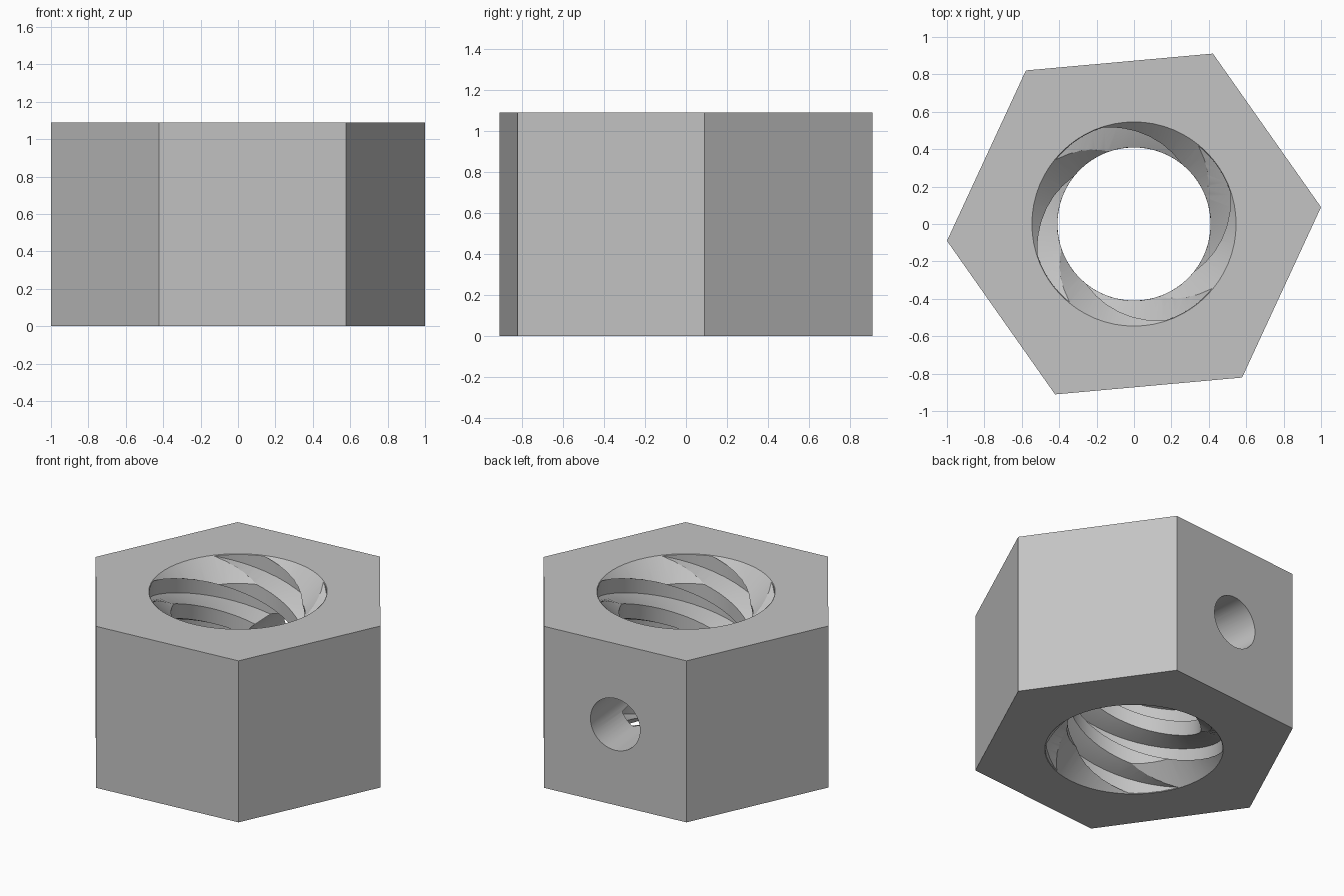
import bpy, bmesh, math
from mathutils import Matrix

old = bpy.data.objects.get("Cube")
if old:
    bpy.data.objects.remove(old, do_unlink=True)

HEIGHT, HEX_R = 1.09, 1.004
ROOT_R, CREST_R = 0.543, 0.41
LEAD, STARTS = 1.09, 4
TURN = math.radians(5.15)

steel = bpy.data.materials.new("plain grey")
steel.use_nodes = True
GREY = (0.55, 0.55, 0.55, 1)
steel.diffuse_color = GREY
steel.node_tree.nodes["Principled BSDF"].inputs["Base Color"].default_value = GREY


def make_object(name, bm):
    bmesh.ops.recalc_face_normals(bm, faces=bm.faces[:])
    mesh = bpy.data.meshes.new(name)
    bm.to_mesh(mesh)
    bm.free()
    mesh.materials.append(steel)
    obj = bpy.data.objects.new(name, mesh)
    bpy.context.collection.objects.link(obj)
    return obj


def cylinder(name, sides, r_low, r_high, depth, matrix):
    bm = bmesh.new()
    bmesh.ops.create_cone(bm, cap_ends=True, segments=sides, radius1=r_low,
                          radius2=r_high, depth=depth, matrix=matrix)
    return make_object(name, bm)


def thread_core(name):
    # trapezoid thread section: wide root arcs and crest arcs joined by flanks
    section = []
    for k in range(STARTS):
        for radius, middle in ((ROOT_R, 35.5), (CREST_R, 80.5)):
            for i in range(5):
                offset = -16.5 + 33 * i / 4
                section.append((radius, math.radians(middle + 90 * k + offset)))
    # sweep the section up a right-handed helix
    bm = bmesh.new()
    rings, steps = [], 56
    low, high = -0.1, HEIGHT + 0.1
    for s in range(steps + 1):
        z = low + (high - low) * s / steps
        twist = math.tau * (z - HEIGHT) / LEAD
        rings.append([bm.verts.new((r * math.cos(a + twist), r * math.sin(a + twist), z))
                      for r, a in section])
    count = len(section)
    for a, b in zip(rings, rings[1:]):
        for i in range(count):
            j = (i + 1) % count
            bm.faces.new((a[i], a[j], b[j], b[i]))
    bm.faces.new(rings[0][::-1])
    bm.faces.new(rings[-1])
    bmesh.ops.triangulate(bm, faces=bm.faces[:])
    return make_object(name, bm)


# hexagonal body
body = cylinder("hex_nut_body", 6, HEX_R, HEX_R, HEIGHT,
                Matrix.Translation((0, 0, HEIGHT / 2)) @ Matrix.Rotation(TURN + math.pi / 2, 4, "Z"))
# align one corner with the measured turn
corner = max(body.data.vertices, key=lambda v: v.co.x).co
body.data.transform(Matrix.Rotation(TURN - math.atan2(corner.y, corner.x), 4, "Z"))

# threaded bore, entry chamfers at both ends and side screw hole
cutters = [thread_core("thread_cutter")]
rim, reach, over = 0.546, 0.2, 0.05
for name, z, flip in (("top_chamfer_cutter", HEIGHT, 0), ("bottom_chamfer_cutter", 0, math.pi)):
    shift = Matrix.Translation((0, 0, (over - reach) / 2))
    cutters.append(cylinder(name, 64, rim - reach, rim + over, reach + over,
                            Matrix.Translation((0, 0, z)) @ Matrix.Rotation(flip, 4, "X") @ shift))
side = (Matrix.Translation((0, 0, HEIGHT / 2)) @ Matrix.Rotation(TURN + math.pi / 2, 4, "Z")
        @ Matrix.Translation((0.6, 0, 0)) @ Matrix.Rotation(math.pi / 2, 4, "Y"))
cutters.append(cylinder("side_hole_cutter", 48, 0.175, 0.175, 1.0, side))

bpy.ops.object.select_all(action="DESELECT")
body.select_set(True)
bpy.context.view_layer.objects.active = body
for cutter in cutters:
    mod = body.modifiers.new(cutter.name, "BOOLEAN")
    mod.operation, mod.solver, mod.object = "DIFFERENCE", "EXACT", cutter
    bpy.ops.object.modifier_apply(modifier=mod.name)
    bpy.data.objects.remove(cutter, do_unlink=True)

bpy.ops.object.shade_smooth_by_angle(angle=math.radians(25))
